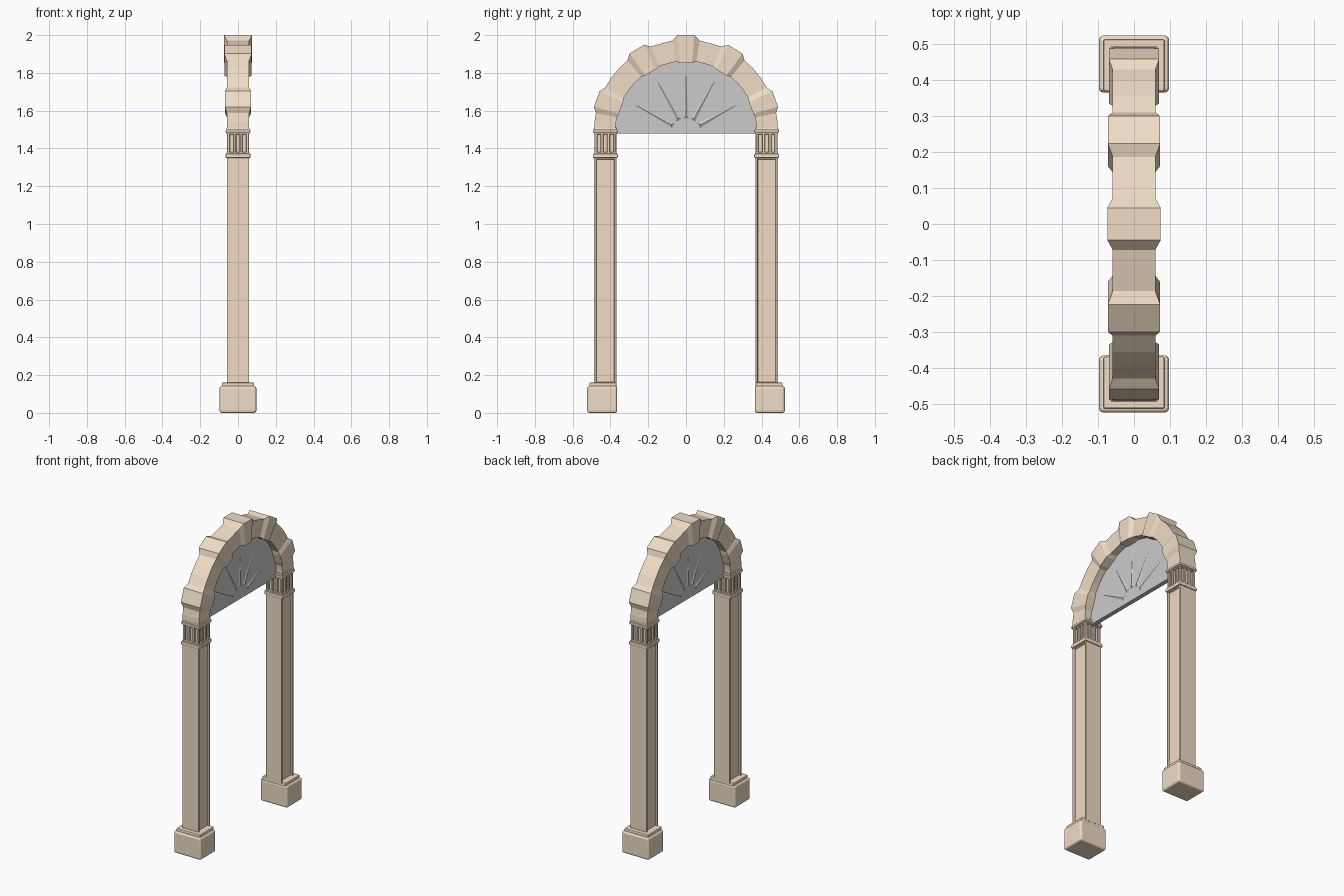
import bpy, bmesh
from math import sin, cos, radians

if "Cube" in bpy.data.objects:
    bpy.data.objects.remove(bpy.data.objects["Cube"])

stone = bpy.data.materials.new("sandstone")
stone.diffuse_color = (0.87, 0.72, 0.56, 1)
stone.use_nodes = True
stone.node_tree.nodes["Principled BSDF"].inputs["Base Color"].default_value = stone.diffuse_color
PY = 0.427          # pillar centre in y
CZ = 1.49           # arch centre height


def finish(bm, name, mat=stone, mirror=True, bevel=0, segs=2):
    bmesh.ops.recalc_face_normals(bm, faces=bm.faces)
    me = bpy.data.meshes.new(name)
    bm.to_mesh(me)
    bm.free()
    ob = bpy.data.objects.new(name, me)
    bpy.context.collection.objects.link(ob)
    if mat:
        me.materials.append(mat)
    if bevel:
        b = ob.modifiers.new("bevel", 'BEVEL')
        b.width, b.segments = bevel, segs
    if mirror:
        m = ob.modifiers.new("mirror", 'MIRROR')
        m.use_axis = (False, True, False)
        m.use_mirror_merge = False
    return ob


def box(bm, x, y, z):
    """Box from (low, high) ranges."""
    r = bmesh.ops.create_cube(bm, size=1)
    for v in r["verts"]:
        v.co = [a[0] + (c + 0.5) * (a[1] - a[0]) for a, c in zip((x, y, z), v.co)]


def block(name, hx, y, z, bevel, segs=2):
    bm = bmesh.new()
    box(bm, (-hx, hx), y, z)
    return finish(bm, name, bevel=bevel, segs=segs)


# Pillar bases
block("base_block", 0.097, (0.365, 0.523), (0.0, 0.142), 0.012, 3)
block("base_step", 0.085, (0.368, 0.512), (0.13, 0.16), 0.005)

# Shafts with a sunken panel on both broad faces
bm = bmesh.new()
box(bm, (-0.057, 0.057), (PY - 0.06, PY + 0.06), (0.15, 1.355))
bm.normal_update()
for f in [f for f in bm.faces if abs(f.normal.x) > 0.9]:
    bmesh.ops.inset_region(bm, faces=[f], thickness=0.014)
    bmesh.ops.inset_region(bm, faces=[f], thickness=0.005, depth=-0.009)
finish(bm, "pillar_shaft")

# Capital mouldings
for name, half, z in (("neck_ring", 0.066, (1.35, 1.372)),
                      ("neck_fillet", 0.061, (1.368, 1.38)),
                      ("capital_fillet", 0.061, (1.475, 1.488)),
                      ("capital_ring", 0.066, (1.484, 1.498)),
                      ("capital_top", 0.062, (1.496, 1.51))):
    block(name, half, (PY - half, PY + half), z, 0.005)

# Fluted neck: core with upright ribs all round
bm = bmesh.new()
box(bm, (-0.046, 0.046), (PY - 0.046, PY + 0.046), (1.37, 1.485))
offs = (-0.05, -0.017, 0.017, 0.05)
for dx in offs:
    for dy in offs:
        if max(abs(dx), abs(dy)) > 0.04:
            box(bm, (dx - 0.008, dx + 0.008), (PY + dy - 0.008, PY + dy + 0.008), (1.37, 1.485))
finish(bm, "fluted_neck", bevel=0.003, segs=1)

# Arch: swept square section that swells at five voussoirs
sections = [(0, 0), (6, 0)]                     # (angle, swell)
for c, amount in ((20, 0.7), (59, 0.9), (90, 1), (121, 0.9), (160, 0.7)):
    last = sections[-1][0]
    if c - last > 25:
        sections += [(last + (c - 8.5 - last) * k / 3, 0) for k in (1, 2)]
    sections += [(c - 8.5, 0), (c - 5, amount), (c + 5, amount), (c + 8.5, 0)]
sections += [(174, 0), (180, 0)]
bm = bmesh.new()
rings = []
for a, s in sections:
    t = radians(a)
    hx, ri, ro = 0.059 + 0.015 * s, 0.374 - 0.009 * s, 0.487 + 0.025 * s
    rings.append([bm.verts.new((x, r * cos(t), CZ + r * sin(t)))
                  for x, r in ((-hx, ri), (hx, ri), (hx, ro), (-hx, ro))])
for a, b in zip(rings, rings[1:]):
    for i in range(4):
        j = (i + 1) % 4
        bm.faces.new((a[i], a[j], b[j], b[i]))
bm.faces.new(rings[0])
bm.faces.new(rings[-1])
top = max(v.co.z for v in bm.verts)
for v in bm.verts:                              # level the crown at z = 2
    if v.co.z > CZ:
        v.co.z = CZ + (v.co.z - CZ) * (2 - CZ) / (top - CZ)
finish(bm, "arch_ring", mirror=False)

# Half-round fanlight panel
bm = bmesh.new()
pts = [(0.37, 1.478)] + [(0.376 * cos(radians(a)), CZ + 0.376 * sin(radians(a)))
                         for a in range(0, 181, 10)] + [(-0.37, 1.478)]
f = bm.faces.new([bm.verts.new((-0.014, y, z)) for y, z in pts])
ext = bmesh.ops.extrude_face_region(bm, geom=[f])
for v in ext["geom"]:
    if isinstance(v, bmesh.types.BMVert):
        v.co.x = 0.014
finish(bm, "fanlight_panel", mat=None, mirror=False)

# Tapering rays in low relief on both faces
bm = bmesh.new()
for a in (29, 61, 90, 119, 151):
    t = radians(a)

    def at(r, w, x):
        return bm.verts.new((x, r * cos(t) - w * sin(t), 1.482 + r * sin(t) + w * cos(t)))
    for s in (1, -1):
        l, r, tip = at(0.075, 0.016, s * 0.013), at(0.075, -0.016, s * 0.013), at(0.365, 0, s * 0.013)
        peak = at(0.09, 0, s * 0.02)
        for tri in ((l, r, peak), (r, tip, peak), (tip, l, peak), (l, tip, r)):
            bm.faces.new(tri)
finish(bm, "fanlight_rays", mat=None, mirror=False)
